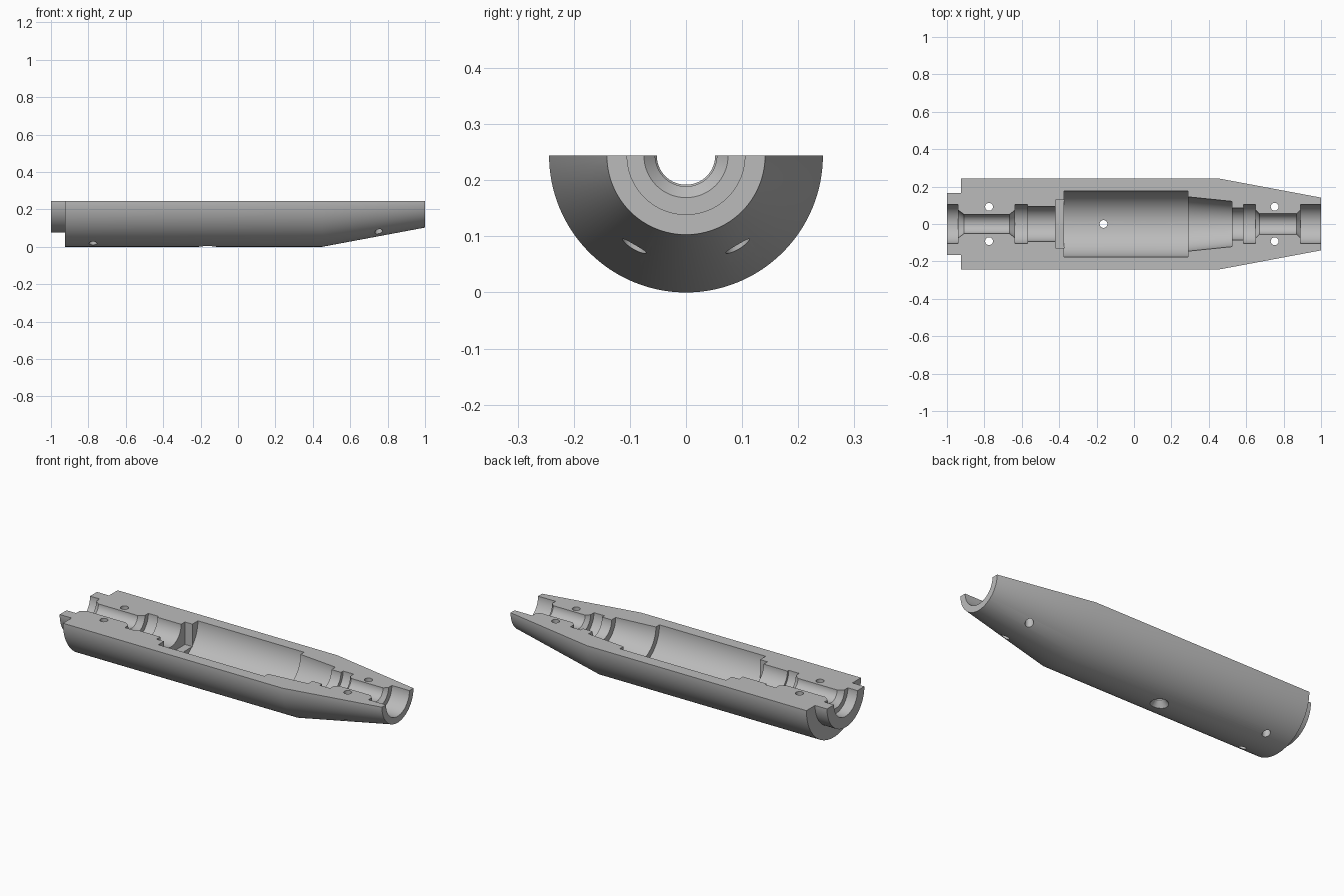
import bpy, bmesh, math
from mathutils import Matrix

if "Cube" in bpy.data.objects:
    bpy.data.objects.remove(bpy.data.objects["Cube"], do_unlink=True)

R = 0.244          # outer radius, also the height of the split plane
SEGMENTS = 64

grey = bpy.data.materials.new("plain_grey")
grey.use_nodes = True
grey.diffuse_color = (0.5, 0.5, 0.5, 1)
grey.node_tree.nodes["Principled BSDF"].inputs["Base Color"].default_value = (0.5, 0.5, 0.5, 1)


def make_object(name, bm):
    bmesh.ops.recalc_face_normals(bm, faces=bm.faces)
    mesh = bpy.data.meshes.new(name)
    bm.to_mesh(mesh)
    bm.free()
    mesh.materials.append(grey)
    obj = bpy.data.objects.new(name, mesh)
    bpy.context.collection.objects.link(obj)
    return obj


# Outer wall as (x, radius): rear collar, straight barrel, tapered nose
outer = [(-1, 0.167), (-0.925, 0.167), (-0.925, R), (0.45, R), (1, 0.141)]

# Inner cavity as (x, radius), from the nose back to the collar
inner = [
    (1, 0.105), (0.89, 0.105), (0.89, 0.075), (0.87, 0.055),     # nose socket
    (0.67, 0.055), (0.65, 0.075), (0.65, 0.105), (0.585, 0.105), # nose groove
    (0.585, 0.085), (0.525, 0.085), (0.525, 0.121), (0.29, 0.145),  # cone seat
    (0.29, 0.177), (-0.375, 0.177),                              # main chamber
    (-0.375, 0.093), (-0.57, 0.093), (-0.57, 0.105), (-0.635, 0.105),
    (-0.635, 0.075), (-0.665, 0.052), (-0.91, 0.052), (-0.94, 0.075),
    (-0.94, 0.105), (-1, 0.105),                                 # rear socket
]


# Half shell: sweep the closed wall section through half a turn
def half_revolve(name, section):
    bm = bmesh.new()
    rings = []
    for i in range(SEGMENTS + 1):
        a = math.pi * i / SEGMENTS
        rings.append([bm.verts.new((x, r * math.cos(a), R - r * math.sin(a)))
                      for x, r in section])
    n = len(section)
    for a, b in zip(rings, rings[1:]):
        for j in range(n):
            k = (j + 1) % n
            bm.faces.new((a[j], a[k], b[k], b[j]))
    bm.faces.new(rings[0])
    bm.faces.new(rings[-1])
    return make_object(name, bm)


shell = half_revolve("half_shell", outer + inner)


# Cutters
def drill(name, x, y, z, r_low, r_high, depth):
    bm = bmesh.new()
    bmesh.ops.create_cone(bm, cap_ends=True, segments=32, radius1=r_low,
                          radius2=r_high, depth=depth,
                          matrix=Matrix.Translation((x, y, z)))
    return make_object(name, bm)


def box(name, x0, x1, half_width, z0, z1):
    bm = bmesh.new()
    bmesh.ops.create_cube(bm, size=1, matrix=Matrix.Translation(
        ((x0 + x1) / 2, 0, (z0 + z1) / 2)) @ Matrix.Diagonal(
        (x1 - x0, 2 * half_width, z1 - z0, 1)))
    return make_object(name, bm)


cutters = [box("nut_pocket", -0.421, -0.372, 0.127, R - 0.127, R + 0.1)]
for x in (-0.775, 0.752):
    for side in (-1, 1):
        cutters.append(drill("pin_hole", x, side * 0.092, 0.15, 0.021, 0.021, 0.5))
cutters.append(drill("drain_hole", -0.163, 0, 0.05, 0.021, 0.021, 0.2))
cutters.append(drill("drain_countersink", -0.163, 0, 0.015, 0.056, 0.016, 0.05))

bpy.context.view_layer.objects.active = shell
for cutter in cutters:
    cutter.hide_render = True
    mod = shell.modifiers.new("cut", 'BOOLEAN')
    mod.operation = 'DIFFERENCE'
    mod.solver = 'EXACT'
    mod.object = cutter
    bpy.ops.object.modifier_apply(modifier=mod.name)
    bpy.data.objects.remove(cutter, do_unlink=True)

# Smooth curved walls, keep machined edges crisp
bpy.ops.object.select_all(action='DESELECT')
shell.select_set(True)
bpy.ops.object.shade_smooth_by_angle(angle=math.radians(20))
